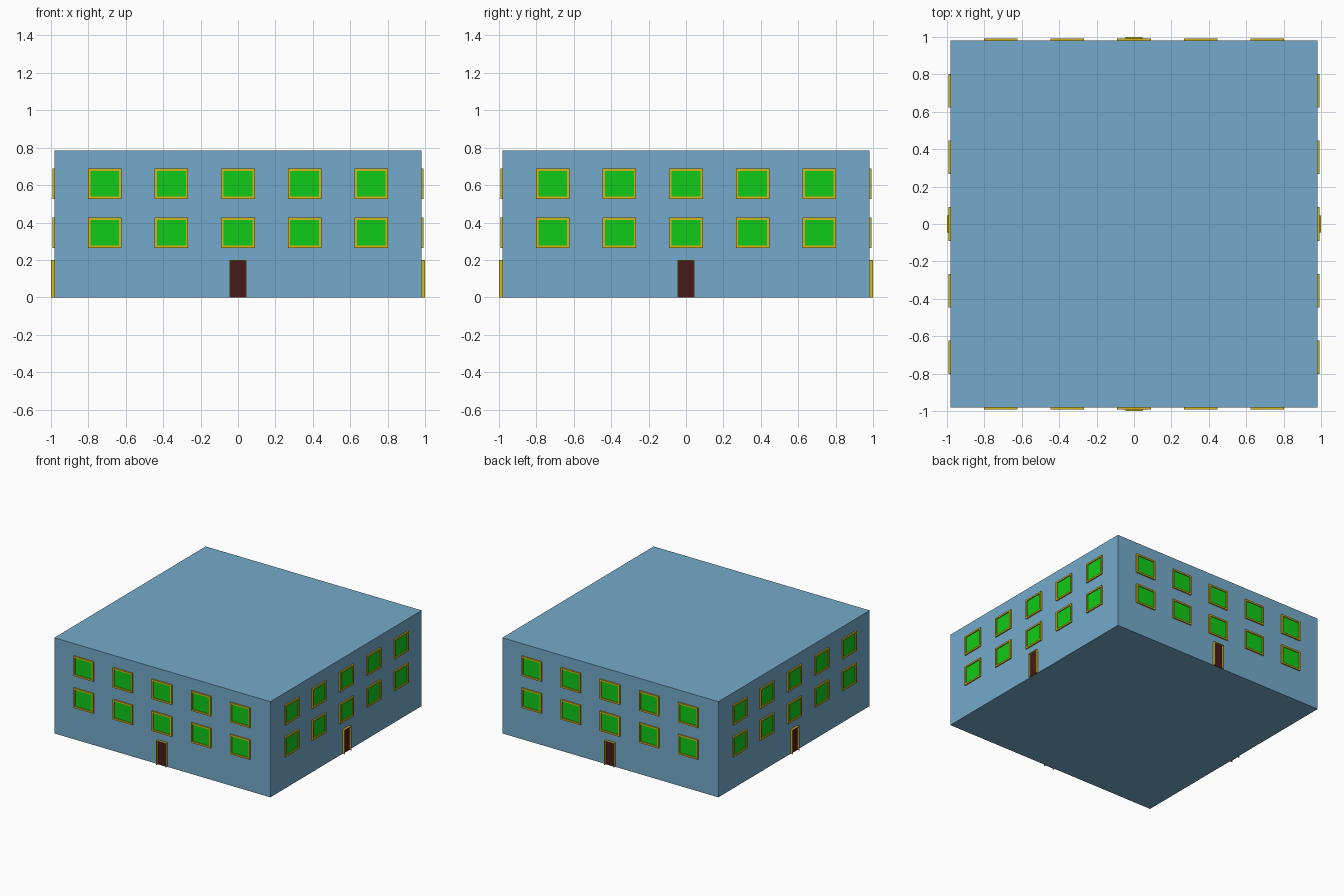
import bpy, bmesh
from math import pi
from mathutils import Matrix, Vector

if "Cube" in bpy.data.objects:
    bpy.data.objects.remove(bpy.data.objects["Cube"])

WALL = 0.982      # half width of the block
HEIGHT = 0.786


def material(name, srgb):
    m = bpy.data.materials.new(name)
    m.diffuse_color = [((c / 255 + 0.055) / 1.055) ** 2.4 for c in srgb] + [1]
    m.use_nodes = True
    m.node_tree.nodes["Principled BSDF"].inputs["Base Color"].default_value = m.diffuse_color
    return m


blue = material("wall_blue", (117, 170, 203))
green = material("pane_green", (16, 203, 24))
yellow = material("frame_yellow", (212, 184, 24))
brown = material("door_brown", (72, 26, 26))


def finish(name, bm, mat):
    bmesh.ops.recalc_face_normals(bm, faces=bm.faces)
    me = bpy.data.meshes.new(name)
    bm.to_mesh(me)
    bm.free()
    me.materials.append(mat)
    return me


def box(name, size, centre, mat):
    bm = bmesh.new()
    bmesh.ops.create_cube(bm, size=1, matrix=Matrix.Translation(centre) @ Matrix.Diagonal((*size, 1)))
    return finish(name, bm, mat)


def frame(name, w, h, bar, depth, mat, sill=True):
    """Mitred frame facing -y, base at z = 0; without a sill it is open at the bottom."""
    low = bar if sill else 0
    outer = [(-w/2, 0), (-w/2, h), (w/2, h), (w/2, 0)]
    inner = [(-w/2 + bar, low), (-w/2 + bar, h - bar), (w/2 - bar, h - bar), (w/2 - bar, low)]
    bm = bmesh.new()
    rings = [[bm.verts.new((x, y, z)) for x, z in pts]
             for pts, y in ((outer, 0), (outer, -depth), (inner, -depth), (inner, 0))]
    for i in range(4 if sill else 3):
        j = (i + 1) % 4
        for k in range(4):
            a, b = rings[k], rings[(k + 1) % 4]
            bm.faces.new((a[i], a[j], b[j], b[i]))
    if not sill:
        for i in (0, 3):
            bm.faces.new([r[i] for r in rings])
    return finish(name, bm, mat)


def place(name, mesh, matrix):
    ob = bpy.data.objects.new(name, mesh)
    ob.matrix_world = matrix
    bpy.context.collection.objects.link(ob)


# Main block
place("walls", box("walls", (2*WALL, 2*WALL, HEIGHT), (0, 0, HEIGHT/2), blue), Matrix())

# Shared window and door parts
W, H = 0.18, 0.163
DW, DH = 0.09, 0.2
parts = {
    "window_frame": frame("window_frame", W, H, 0.013, 0.011, yellow),
    "window_pane": box("window_pane", (W - 0.02, 0.003, H - 0.02), (0, -0.0015, H/2), green),
}
door_parts = {
    "door_frame": frame("door_frame", DW, DH, 0.006, 1 - WALL, yellow, sill=False),
    "door": box("door", (DW - 0.01, 0.004, DH - 0.005), (0, -0.002, (DH - 0.005)/2), brown),
}

# Same facade on all four sides
for side, label in enumerate(("front", "right", "back", "left")):
    turn = Matrix.Rotation(side * pi / 2, 4, 'Z')
    for row, z in enumerate((0.263, 0.525)):
        for col in range(5):
            at = turn @ Matrix.Translation(Vector(((col - 2) * 0.356, -WALL, z)))
            for name, mesh in parts.items():
                place(f"{name}_{label}_{row}_{col}", mesh, at)
    for name, mesh in door_parts.items():
        place(f"{name}_{label}", mesh, turn @ Matrix.Translation((0, -WALL, 0)))
